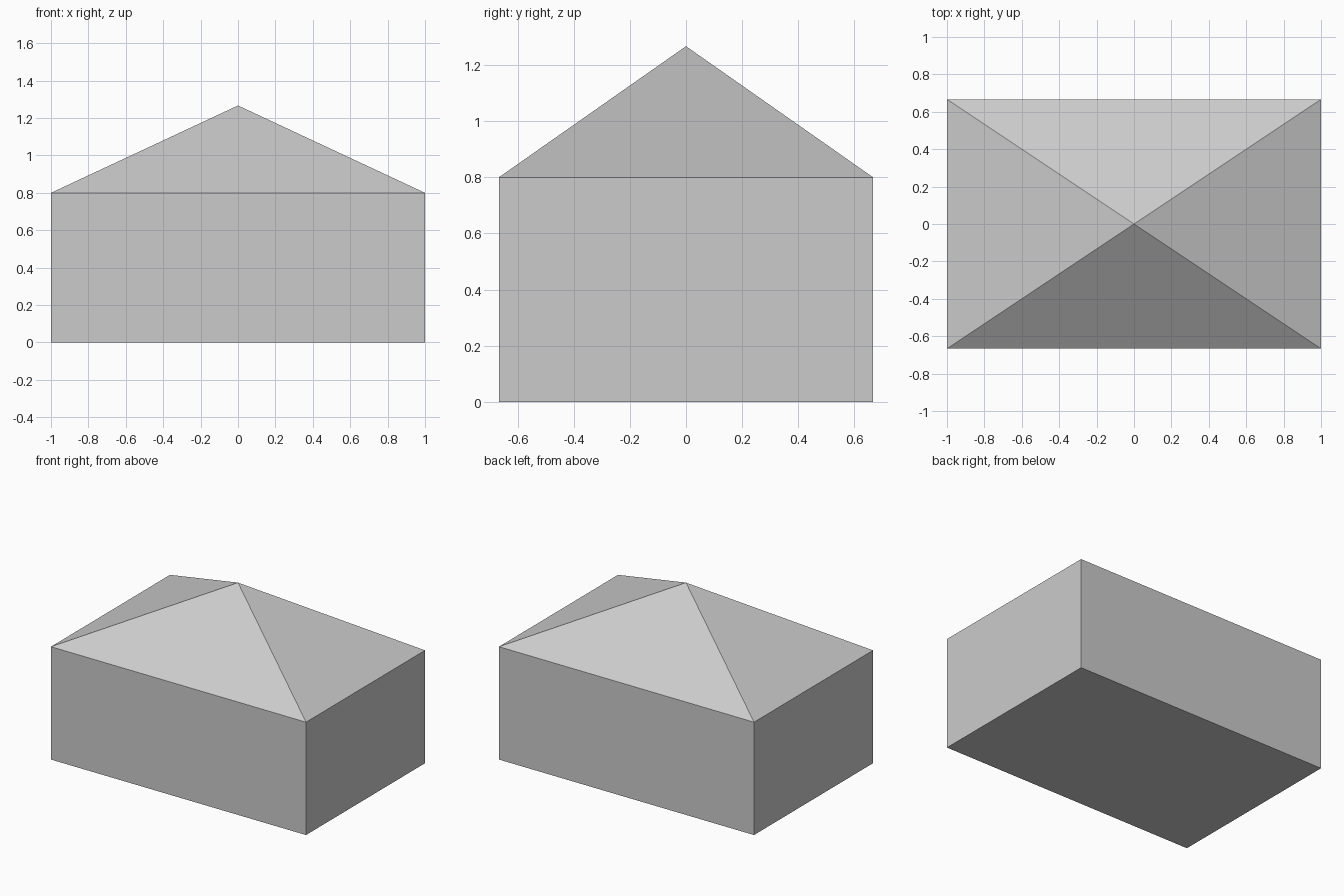
import bpy
import bmesh
from mathutils import Matrix

if "Cube" in bpy.data.objects:
    bpy.data.objects.remove(bpy.data.objects["Cube"])

LENGTH, DEPTH = 2.0, 1.333
WALL_H, ROOF_H = 0.8, 0.467


def add_object(name, bm):
    bmesh.ops.recalc_face_normals(bm, faces=bm.faces)
    mesh = bpy.data.meshes.new(name)
    bm.to_mesh(mesh)
    bm.free()
    obj = bpy.data.objects.new(name, mesh)
    bpy.context.collection.objects.link(obj)
    return obj


# House body: box walls with a closed floor, open where the roof sits
bm = bmesh.new()
bmesh.ops.create_cube(bm, size=1.0)
bmesh.ops.scale(bm, vec=(LENGTH, DEPTH, WALL_H), verts=bm.verts)
bmesh.ops.translate(bm, vec=(0, 0, WALL_H / 2), verts=bm.verts)
top = max(bm.faces, key=lambda f: f.calc_center_median().z)
bmesh.ops.delete(bm, geom=[top], context='FACES_ONLY')
add_object("house_body", bm)

# Roof: four slopes extruded from the eaves rectangle to a central peak
bm = bmesh.new()
bmesh.ops.create_grid(bm, x_segments=1, y_segments=1, size=0.5,
                      matrix=Matrix.Translation((0, 0, WALL_H)))
bmesh.ops.scale(bm, vec=(LENGTH, DEPTH, 1), verts=bm.verts)
poke = bmesh.ops.poke(bm, faces=bm.faces[:])
for v in poke["verts"]:
    v.co.z += ROOF_H
add_object("roof", bm)
for f in bpy.data.objects["roof"].data.polygons:
    if f.normal.z < 0:
        f.flip()
